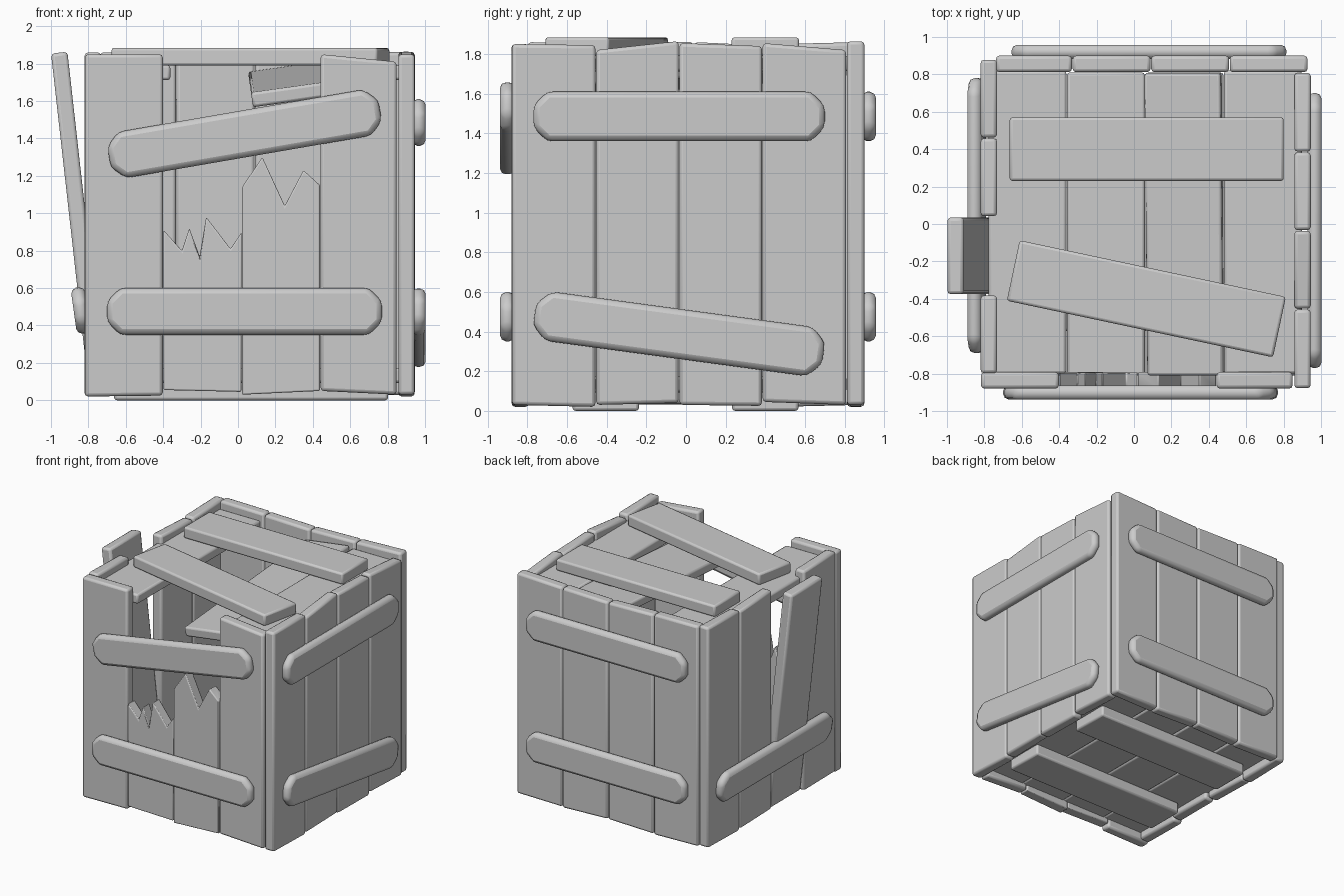
import bpy, bmesh
from math import radians, cos, sin
from mathutils import Matrix

if "Cube" in bpy.data.objects:
    bpy.data.objects.remove(bpy.data.objects["Cube"])

T = Matrix.Translation
def R(a, axis): return Matrix.Rotation(radians(a), 4, axis)

def slab(name, pts, depth, mat, bevel=0.018):
    """Extrude an (x, z) outline along local +y, then soften its edges."""
    bm = bmesh.new()
    f = bm.faces.new([bm.verts.new((x, 0, z)) for x, z in pts])
    ext = bmesh.ops.extrude_face_region(bm, geom=[f])['geom']
    for v in ext:
        if isinstance(v, bmesh.types.BMVert):
            v.co.y += depth
    bmesh.ops.recalc_face_normals(bm, faces=bm.faces)
    me = bpy.data.meshes.new(name)
    bm.to_mesh(me)
    bm.free()
    ob = bpy.data.objects.new(name, me)
    bpy.context.collection.objects.link(ob)
    ob.matrix_world = mat
    b = ob.modifiers.new('soft_edges', 'BEVEL')
    b.width, b.segments, b.limit_method, b.angle_limit = bevel, 2, 'ANGLE', radians(25)
    bpy.ops.object.select_all(action='DESELECT')
    bpy.context.view_layer.objects.active = ob
    ob.select_set(True)
    bpy.ops.object.shade_smooth_by_angle(angle=radians(50))
    return ob

def box(name, size, mat, bevel=0.015):
    x, y, z = (s / 2 for s in size)
    return slab(name, [(-x, -z), (x, -z), (x, z), (-x, z)], 2 * y, mat @ T((0, -y, 0)), bevel)

def batten(name, wall, u, z, angle=0, tilt=None, l=1.47, h=0.25, c=0.07):
    x, k = l / 2, h / 2
    o = [(-x, -k + c), (-x + c, -k), (x - c, -k), (x, -k + c),
         (x, k - c), (x - c, k), (-x + c, k), (-x, k - c)]
    ca, sa = cos(radians(angle)), sin(radians(angle))
    pts = [(a * ca - b * sa, a * sa + b * ca) for a, b in o]
    slab(name, pts, 0.075, wall @ T((u, -0.058, z)) @ (tilt or Matrix()), 0.03)

# Wall frames: local x runs along the wall, local -y points outwards
front = T((0, -0.88, 0))
right = T((0.945, 0, 0)) @ R(90, 'Z')
back = T((0, 0.9, 0)) @ R(180, 'Z')
left = T((-0.82, 0, 0)) @ R(-90, 'Z')
D, G = 0.088, 0.002

# Wall planks: (start, end, bottom left/right, top left/right)
walls = {
    'front': (front, [(-.82, -.40, .02, .025, 1.85, 1.85), (.44, .85, .05, .03, 1.85, 1.81)]),
    'right': (right, [(-.88, -.455, .03, .02, 1.85, 1.845), (-.455, -.035, .03, .04, 1.82, 1.865),
                      (-.035, .385, .03, .025, 1.855, 1.84), (.385, .81, .045, .03, 1.855, 1.82)]),
    'back': (back, [(-.93, -.51, .03, .025, 1.865, 1.85), (-.51, -.09, .02, .035, 1.85, 1.84),
                    (-.09, .33, .035, .025, 1.84, 1.85), (.33, .74, .02, .03, 1.855, 1.86)]),
    'left': (left, [(-.88, -.46, .03, .02, 1.86, 1.85), (-.46, -.04, .03, .04, 1.84, 1.86),
                    (.38, .80, .025, .03, 1.85, 1.86)]),
}
for side, (m, planks) in walls.items():
    for i, (a, b, z0, z1, t0, t1) in enumerate(planks):
        slab(f'{side}_plank_{i + 1}', [(a + G, z0), (b - G, z1), (b - G, t1), (a + G, t0)], D, m)

# Snapped front planks
slab('broken_plank_1', [(-.398, .055), (.018, .045), (.02, .90), (-.04, .81), (-.17, .98),
     (-.205, .77), (-.26, .92), (-.30, .80), (-.398, .91)], D, front, 0.008)
slab('broken_plank_2', [(.022, .03), (.438, .05), (.438, 1.15), (.35, 1.23), (.25, 1.04),
     (.13, 1.30), (.022, 1.14)], D, front, 0.008)

# Loose left plank leaning outwards from its foot
slab('loose_plank', [(-.035, 0), (.375, 0), (.375, 1.835), (-.035, 1.835)], D,
     left @ T((0, .025, .03)) @ R(6.4, 'X'))

# Chamfered side battens
batten('front_batten_low', front, .035, .475)
batten('front_batten_high', front, .035, 1.425, 9.8)
batten('right_batten_low', right, -.035, .388, -7.7)
batten('right_batten_high', right, -.035, 1.485)
batten('back_batten_low', back, -.08, .475)
batten('back_batten_high', back, -.08, 1.485)
batten('left_batten_low', left, -.045, .475, 0, R(8, 'X'))

# Floor boards and what is left of the lid boards
for i in range(4):
    x = -.57 + .42 * i
    box(f'floor_board_{i + 1}', (.416, 1.62, .08), T((x, 0, .133)))
    if i in (0, 3):
        box(f'lid_board_{i + 1}', (.416, 1.62, .08), T((x, .01, 1.752)))
box('sagging_lid_board', (.41, 1.62, .08), T((.27, 0, 1.69)) @ R(-8, 'Y') @ R(4, 'X'))

# Rectangular battens under the floor and over the lid
for n, y in (('front', -.405), ('back', .4)):
    box(f'floor_batten_{n}', (1.465, .335, .095), T((.07, y, .0475)))
box('lid_batten_back', (1.465, .34, .095), T((.068, .4, 1.837)))
box('lid_batten_front', (1.455, .33, .095), T((.066, -.40, 1.837)) @ R(-12, 'Z'))
